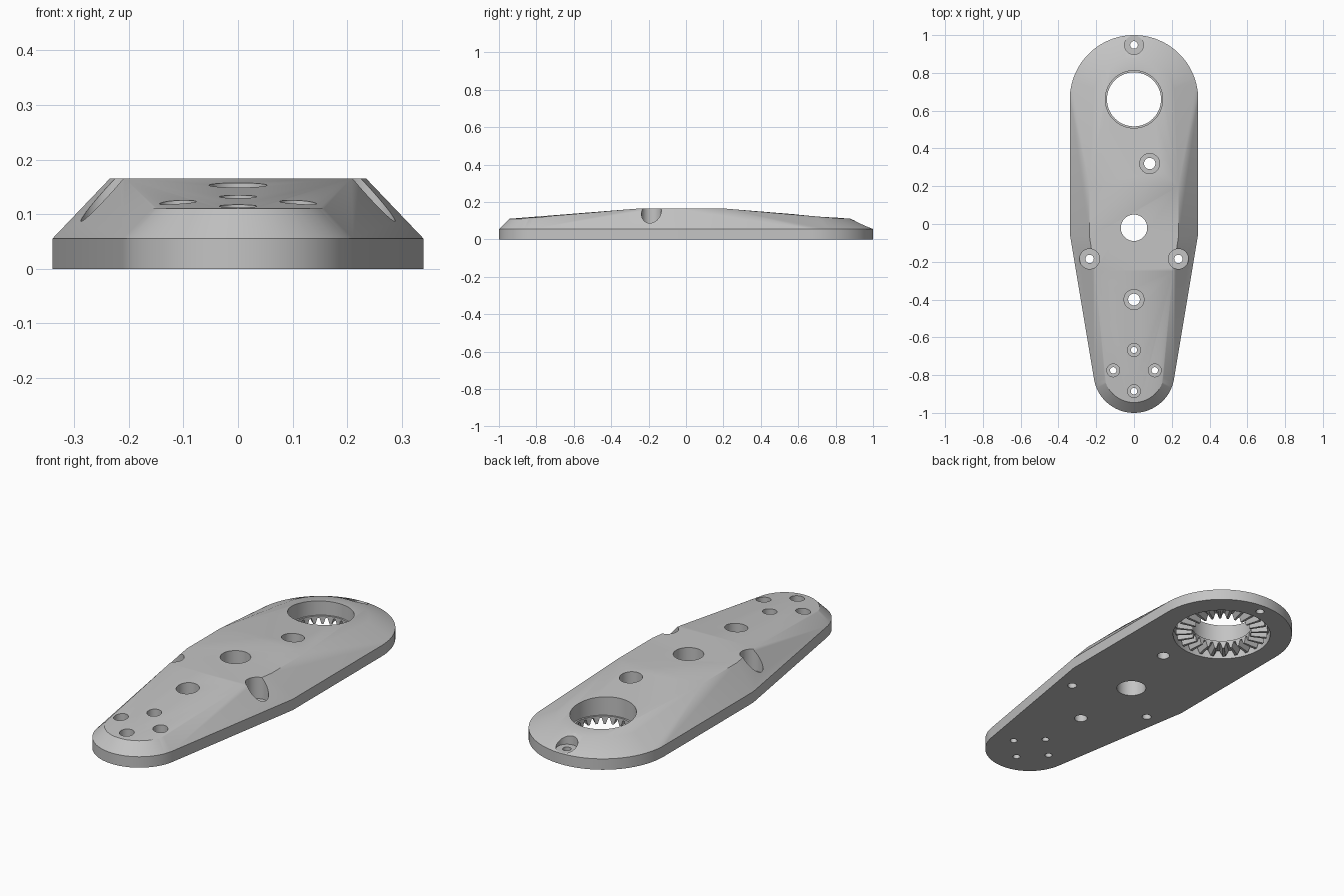
import bpy, bmesh
from math import sin, cos, pi, radians

cube = bpy.data.objects.get("Cube")
if cube:
    bpy.data.objects.remove(cube, do_unlink=True)

grey = bpy.data.materials.new("light grey")
grey.use_nodes = True
grey.diffuse_color = (0.55, 0.55, 0.55, 1)
grey.node_tree.nodes["Principled BSDF"].inputs["Base Color"].default_value = (0.55, 0.55, 0.55, 1)

BACK, FRONT = 0.66, -0.785     # centres of the two rounded ends
BAND = 0.055                   # height of the upright edge


def make_object(name, bm):
    bmesh.ops.recalc_face_normals(bm, faces=bm.faces)
    mesh = bpy.data.meshes.new(name)
    bm.to_mesh(mesh)
    bm.free()
    mesh.materials.append(grey)
    ob = bpy.data.objects.new(name, mesh)
    bpy.context.collection.objects.link(ob)
    return ob


def circle(y, r, z, n=96):
    return [(r * cos(2 * pi * i / n), y + r * sin(2 * pi * i / n), z) for i in range(n)]


def mirrored(x, y, z):
    return [(x, y, z), (-x, y, z)]


# Body: hull of the base outline, the raised middle and the two lower ends
points = []
for z in (0, BAND):
    points += circle(BACK, 0.34, z) + circle(FRONT, 0.215, z) + mirrored(0.34, -0.05, z)
points += circle(BACK, 0.22, 0.11) + circle(FRONT, 0.16, 0.11)
for x, y in ((0.235, 0.2), (0.235, -0.07), (0.207, -0.25)):
    points += mirrored(x, y, 0.165)

bm = bmesh.new()
for p in points:
    bm.verts.new(p)
hull = bmesh.ops.convex_hull(bm, input=bm.verts)
loose = [v for v in bm.verts if not v.link_faces]
bmesh.ops.delete(bm, geom=loose, context='VERTS')
bmesh.ops.dissolve_limit(bm, angle_limit=radians(0.3), verts=bm.verts, edges=bm.edges)
body = make_object("arm_body", bm)


def cut(x, y, profile, n=48):
    """Cut a stepped round hole; profile is (radius, z) from low to high."""
    bm = bmesh.new()
    rings = [[bm.verts.new((x + px, py, pz)) for px, py, pz in circle(y, r, z, n)]
             for r, z in profile]
    for low, high in zip(rings, rings[1:]):
        for i in range(n):
            j = (i + 1) % n
            bm.faces.new((low[i], low[j], high[j], high[i]))
    bm.faces.new(rings[0])
    bm.faces.new(rings[-1])
    cutter = make_object("hole_cutter", bm)
    cutter.hide_render = True
    mod = body.modifiers.new("hole", 'BOOLEAN')
    mod.operation = 'DIFFERENCE'
    mod.solver = 'EXACT'
    mod.object = cutter
    bpy.context.view_layer.objects.active = body
    bpy.ops.object.modifier_apply(modifier=mod.name)
    bpy.data.objects.remove(cutter, do_unlink=True)


# Plain centre hole, and the large bore with its recess underneath
cut(0, -0.02, [(0.07, -0.1), (0.07, 0.3)])
cut(0, BACK, [(0.235, -0.1), (0.235, 0.045), (0.152, 0.045), (0.152, 0.3)], 96)

# Counterbored screw holes: x, y, head radius, shank radius
screws = [(0, 0.948, 0.05, 0.02), (0.083, 0.32, 0.053, 0.03), (0, -0.4, 0.053, 0.031),
          (0.235, -0.185, 0.053, 0.022), (-0.235, -0.185, 0.053, 0.022),
          (0, -0.667, 0.034, 0.017), (0, -0.885, 0.034, 0.017),
          (0.11, -0.775, 0.034, 0.017), (-0.11, -0.775, 0.034, 0.017)]
for x, y, head, shank in screws:
    floor = BAND + 0.002
    cut(x, y, [(shank, -0.1), (shank, floor), (head, floor), (head, 0.3)])

# Ring of radial teeth set in the recess
TEETH = 24
bm = bmesh.new()
columns = []
for i in range(TEETH * 4):
    a = 2 * pi * i / (TEETH * 4)
    low = 0.006 if i % 4 < 2 else 0.036
    columns.append([bm.verts.new((r * cos(a), BACK + r * sin(a), z))
                    for r, z in ((0.143, low), (0.222, low), (0.222, 0.046), (0.143, 0.046))])
for i, a in enumerate(columns):
    b = columns[(i + 1) % len(columns)]
    for k in range(4):
        m = (k + 1) % 4
        bm.faces.new((a[k], a[m], b[m], b[k]))
ring = make_object("tooth_ring", bm)

# Smooth the rounded ends and holes, keep the edges crisp
for ob, angle in ((body, 20), (ring, 15)):
    bpy.ops.object.select_all(action='DESELECT')
    ob.select_set(True)
    bpy.context.view_layer.objects.active = ob
    bpy.ops.object.shade_smooth_by_angle(angle=radians(angle))
